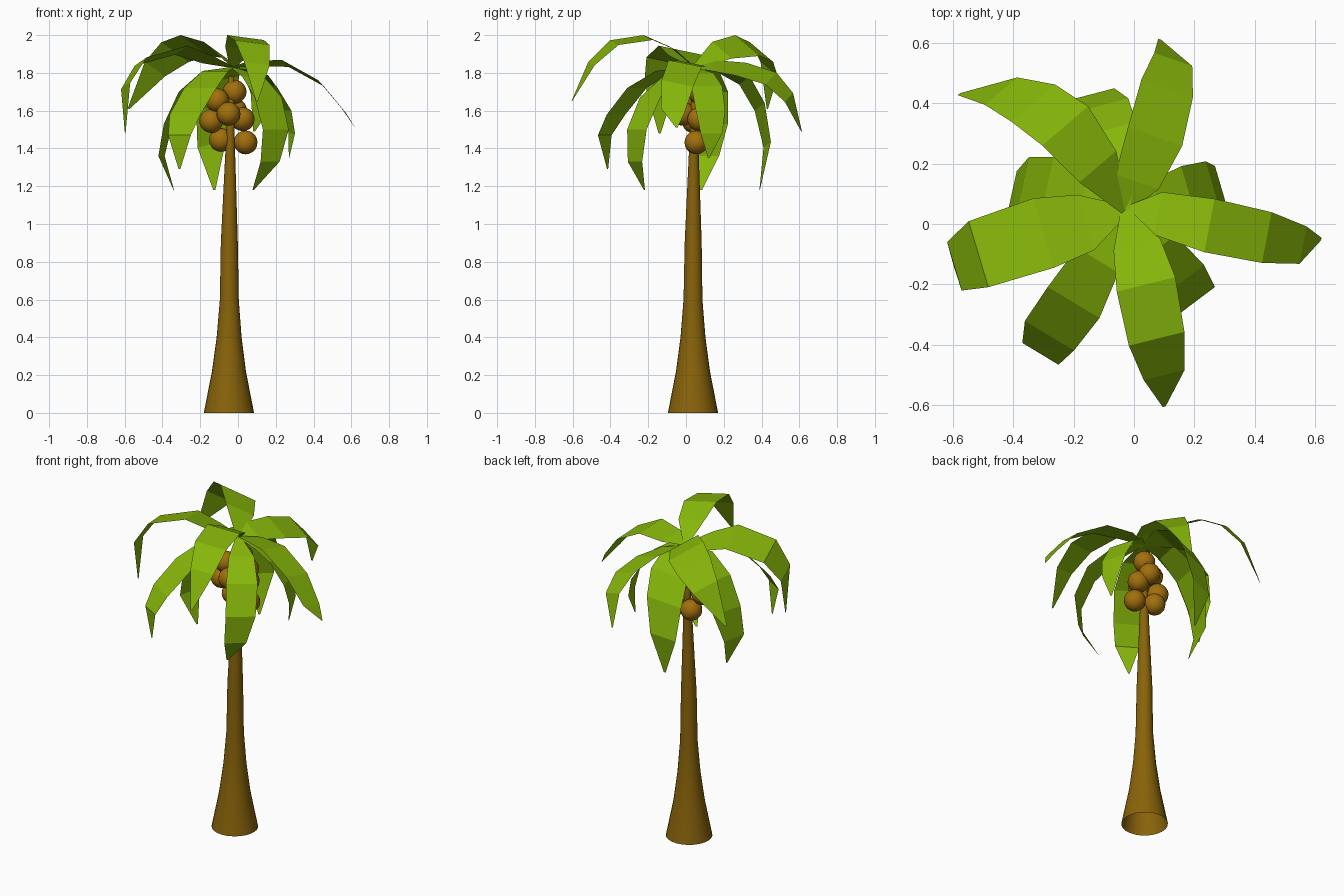
import bpy, bmesh, math
from mathutils import Vector


def material(name, color):
    m = bpy.data.materials.new(name)
    m.diffuse_color = (*color, 1)
    return m


bark = material("bark", (0.25, 0.125, 0.003))
shell = material("shell", (0.36, 0.16, 0.004))
green = material("leaf_green", (0.24, 0.47, 0.003))


def finish(bm, name, mat, smooth=False):
    me = bpy.data.meshes.new(name)
    bm.to_mesh(me)
    bm.free()
    ob = bpy.data.objects.new(name, me)
    bpy.context.collection.objects.link(ob)
    me.materials.append(mat)
    for p in me.polygons:
        p.use_smooth = smooth
    return ob


# Trunk: tapering rings (x, y, z, radius), open at the bottom
SIDES = 24
rings = [(-.048, .037, 0, .133), (-.048, .037, .22, .09), (-.047, .037, .4, .066),
         (-.046, .037, .6, .05), (-.046, .038, .9, .045), (-.043, .04, 1.2, .033),
         (-.04, .042, 1.5, .021), (-.035, .045, 1.78, .014)]
bm = bmesh.new()
prev = None
for x, y, z, r in rings:
    ring = []
    for i in range(SIDES):
        a = math.tau * i / SIDES
        ring.append(bm.verts.new((x + r * math.cos(a), y + r * math.sin(a), z)))
    if prev:
        for i in range(SIDES):
            j = (i + 1) % SIDES
            bm.faces.new((prev[i], prev[j], ring[j], ring[i]))
    prev = ring
bm.faces.new(prev)
finish(bm, "trunk", bark, True)

# Coconuts: cluster hanging under the crown
nuts = [(-.018, .07, 1.7), (-.11, .03, 1.655), (-.05, -.015, 1.583), (-.142, .04, 1.545),
        (.025, .07, 1.555), (-.015, .12, 1.6), (-.09, .075, 1.445), (.04, .055, 1.432)]
for n, c in enumerate(nuts):
    bm = bmesh.new()
    bmesh.ops.create_uvsphere(bm, u_segments=16, v_segments=10, radius=.063)
    bmesh.ops.translate(bm, verts=bm.verts, vec=c)
    finish(bm, f"coconut_{n + 1}", shell, True)

# Fronds: arched strips given as sideways tilt, width scale, midline
BASE = (-.03, .045, 1.83)
WIDTHS = (.03, .16, .2, .19, .14, .01)
upper = [
    (-.2, .9, [(.08, .035, 1.85), (.25, -.005, 1.85), (.44, -.045, 1.745), (.56, -.07, 1.6), (.62, -.05, 1.51)]),
    (.35, .95, [(.01, .14, 1.84), (.07, .29, 1.82), (.11, .45, 1.77), (.13, .545, 1.67), (.085, .612, 1.49)]),
    (.55, 1, [(-.12, .19, 1.92), (-.228, .325, 1.945), (-.333, .4, 1.91), (-.44, .44, 1.82), (-.58, .43, 1.61)]),
    (.2, 1.2, [(-.16, .005, 1.87), (-.3, -.03, 1.92), (-.515, -.1, 1.86), (-.595, -.14, 1.73), (-.597, -.14, 1.48)]),
    (-.13, 1, [(.01, -.07, 1.93), (.04, -.2, 1.987), (.075, -.38, 1.96), (.1, -.5, 1.85), (.1, -.605, 1.65)]),
]
lower = [
    (0, 1, [(-.12, -.12, 1.81), (-.2, -.26, 1.72), (-.28, -.37, 1.58), (-.31, -.43, 1.47), (-.31, -.415, 1.29)]),
    (0, .9, [(.08, -.08, 1.78), (.16, -.19, 1.67), (.2, -.26, 1.5), (.17, -.27, 1.33), (.08, -.22, 1.18)]),
    (0, .85, [(.08, .08, 1.8), (.18, .11, 1.73), (.26, .13, 1.6), (.285, .135, 1.48), (.27, .12, 1.35)]),
    (-.2, 1.1, [(-.07, .19, 1.82), (-.1, .31, 1.76), (-.12, .39, 1.62), (-.14, .43, 1.42), (-.125, .39, 1.18)]),
    (0, 1.1, [(-.17, .09, 1.81), (-.29, .115, 1.7), (-.37, .12, 1.53), (-.405, .1, 1.36), (-.34, .08, 1.18)]),
]


def frond(name, tilt, scale, pts):
    pts = [Vector(p) for p in (BASE, *pts)]
    heading = pts[3] - pts[0]
    side = Vector((-heading.y, heading.x, 0)).normalized()
    side = (side + Vector((0, 0, tilt))) / 2
    bm = bmesh.new()
    prev = None
    for p, w in zip(pts, WIDTHS):
        pair = [bm.verts.new(p + side * w * scale), bm.verts.new(p - side * w * scale)]
        if prev:
            bm.faces.new((prev[0], prev[1], pair[1], pair[0]))
        prev = pair
    finish(bm, name, green)


for tier, fronds in (("upper", upper), ("lower", lower)):
    for n, f in enumerate(fronds):
        frond(f"{tier}_frond_{n + 1}", *f)
